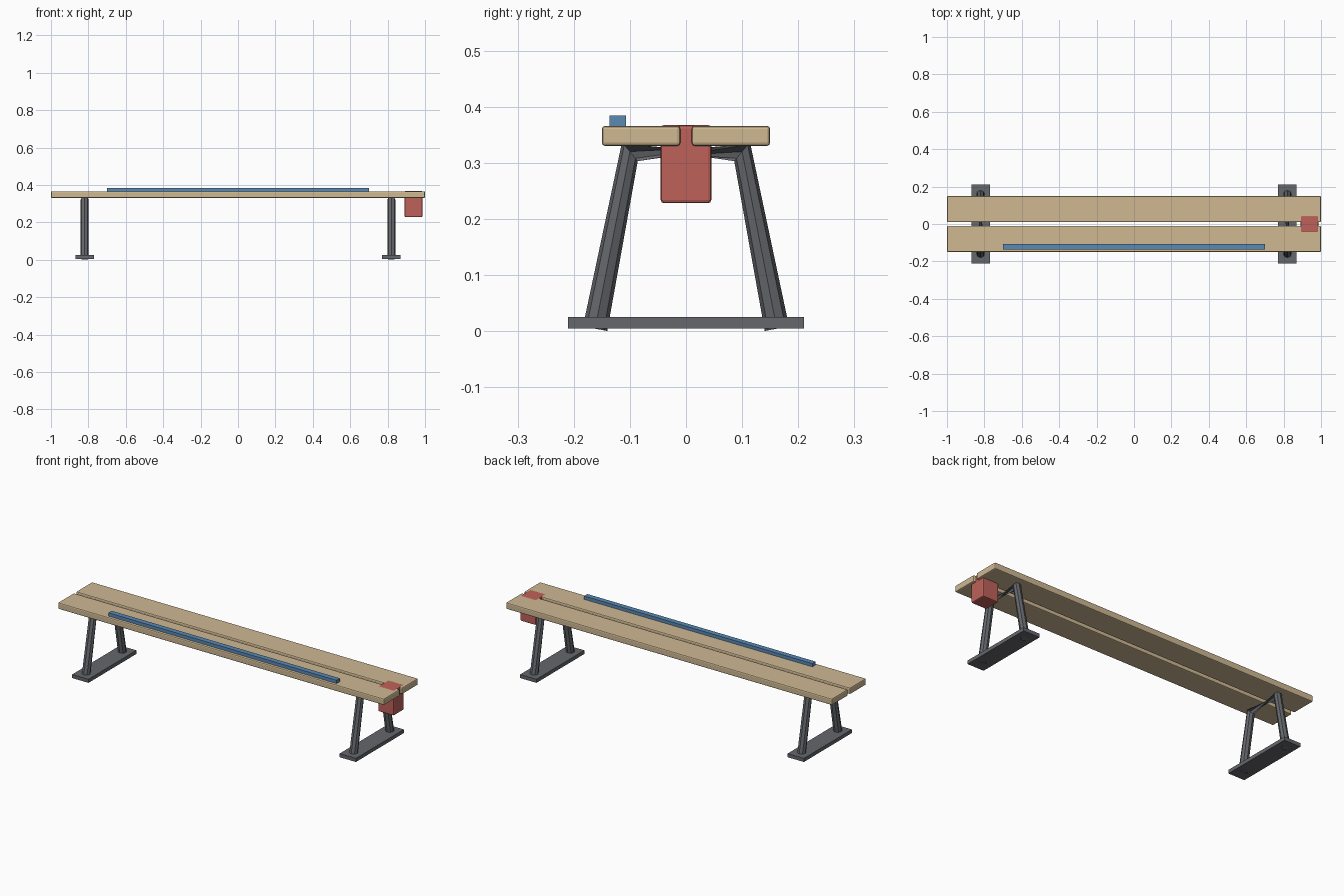
import bpy, bmesh
from math import sin, cos, pi, radians
from mathutils import Vector

if "Cube" in bpy.data.objects:
    bpy.data.objects.remove(bpy.data.objects["Cube"])


def material(name, color):
    m = bpy.data.materials.new(name)
    m.diffuse_color = (*color, 1)
    m.use_nodes = True
    m.node_tree.nodes["Principled BSDF"].inputs["Base Color"].default_value = m.diffuse_color
    return m


wood = material("wood", (0.62, 0.48, 0.29))
blue = material("blue", (0.10, 0.25, 0.45))
red = material("red", (0.52, 0.12, 0.10))
steel = material("steel", (0.13, 0.135, 0.15))


def finish(name, bm, mat):
    bmesh.ops.recalc_face_normals(bm, faces=bm.faces[:])
    me = bpy.data.meshes.new(name)
    bm.to_mesh(me)
    bm.free()
    me.materials.append(mat)
    ob = bpy.data.objects.new(name, me)
    bpy.context.collection.objects.link(ob)
    return ob


def box(name, lo, hi, mat, bevel=0):
    bm = bmesh.new()
    bmesh.ops.create_cube(bm, size=1)
    lo, hi = Vector(lo), Vector(hi)
    for v in bm.verts:
        v.co = (lo + hi) / 2 + v.co * (hi - lo)
    ob = finish(name, bm, mat)
    if bevel:
        mod = ob.modifiers.new("bevel", "BEVEL")
        mod.width = bevel
        mod.segments = 2
    return ob


def leg_frame(name, x, mat, radius=0.022, sides=8):
    # bent tube: leg up, crossbar pinched by a half twist, leg down
    stations = [(-0.162, 0.0045, 79), (-0.10, 0.32, 39.5),
                (0.10, 0.32, -39.5), (0.162, 0.0045, -79)]
    bm = bmesh.new()
    rings = []
    for i, (y, z, deg) in enumerate(stations):
        a = radians(deg)
        turn = pi if i >= 2 else 0
        ring = []
        for k in range(sides):
            t = 2 * pi * k / sides + turn
            u, w = radius * cos(t), radius * sin(t)
            ring.append(bm.verts.new((x + u, y - w * sin(a), z + w * cos(a))))
        rings.append(ring)
    for r, s in zip(rings, rings[1:]):
        for k in range(sides):
            n = (k + 1) % sides
            bm.faces.new((r[k], r[n], s[n], s[k]))
    bm.faces.new(rings[0])
    bm.faces.new(rings[-1])
    return finish(name, bm, mat)


# Seat planks
box("front_plank", (-1, -0.15, 0.33), (1, -0.01, 0.366), wood, 0.006)
box("back_plank", (-1, 0.01, 0.33), (1, 0.15, 0.366), wood, 0.006)

# Raised strip along the front plank
box("blue_strip", (-0.7, -0.136, 0.364), (0.7, -0.107, 0.384), blue)

# End block passing through the planks
box("end_block", (0.89, -0.045, 0.228), (0.986, 0.045, 0.3675), red, 0.006)

# Leg frames and foot plates
for side, x in (("left", -0.82), ("right", 0.82)):
    leg_frame(side + "_leg_frame", x, steel)
    box(side + "_foot_plate", (x - 0.05, -0.21, 0.005), (x + 0.05, 0.21, 0.025), steel)
